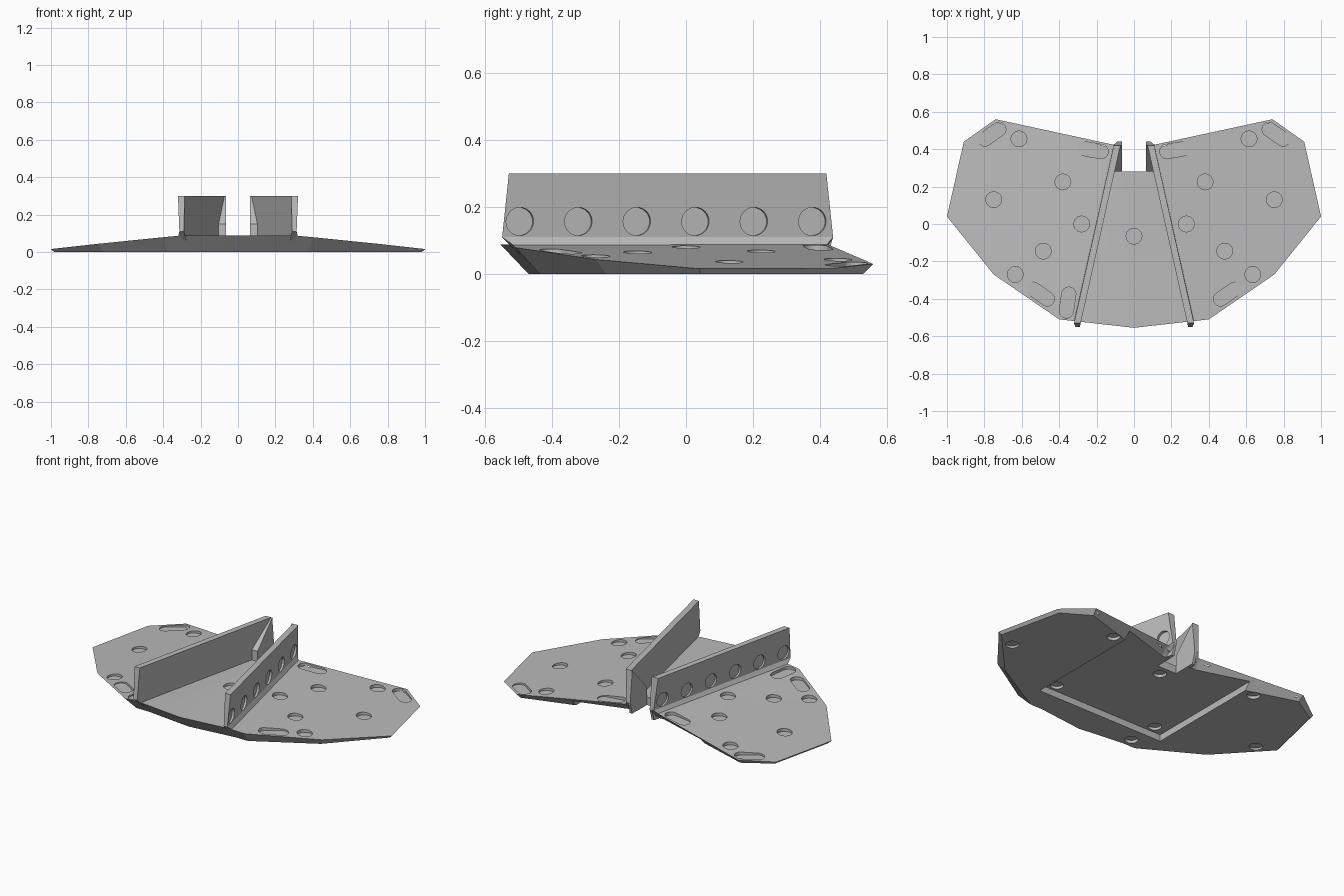
import bpy, bmesh, math
from mathutils import Vector, Matrix

cube = bpy.data.objects.get("Cube")
if cube:
    bpy.data.objects.remove(cube)

grey = bpy.data.materials.new("light grey")
grey.use_nodes = True
grey.diffuse_color = (0.5, 0.5, 0.5, 1)
grey.node_tree.nodes["Principled BSDF"].inputs["Base Color"].default_value = (0.5, 0.5, 0.5, 1)

FOLD = Vector((0.3, -0.521))
FOLD_NORMAL = Vector((0.982, 0.19))
DECK = 0.088


def deck_height(x, y):
    """Flat centre, wings falling away from the fold line."""
    d = (Vector((abs(x), y)) - FOLD).dot(FOLD_NORMAL)
    return DECK - 0.091 * max(d, 0)


def rib_x(y):
    """Inner face line of the ribs."""
    return 0.285 - 0.224 * (y + 0.53)


def make_object(name, bm):
    bmesh.ops.recalc_face_normals(bm, faces=bm.faces[:])
    mesh = bpy.data.meshes.new(name)
    bm.to_mesh(mesh)
    bm.free()
    mesh.materials.append(grey)
    obj = bpy.data.objects.new(name, mesh)
    bpy.context.collection.objects.link(obj)
    return obj


def add_box(bm, low, high):
    low, high = Vector(low), Vector(high)
    size = Matrix.Diagonal((*(high - low), 1))
    bmesh.ops.create_cube(bm, size=1, matrix=Matrix.Translation((low + high) / 2) @ size)


def add_pocket(bm, base, direction, radius, depth, stretch=0, angle=0):
    """Round or slotted cutter running from base along direction."""
    turn = Vector(direction).to_track_quat('Z', 'Y').to_matrix().to_4x4()
    place = Matrix.Translation(base) @ turn @ Matrix.Rotation(angle, 4, 'Z')
    place = place @ Matrix.Translation((0, 0, depth / 2))
    made = bmesh.ops.create_cone(bm, cap_ends=True, segments=32, radius1=radius,
                                 radius2=radius, depth=depth)["verts"]
    for v in made:
        if abs(v.co.x) > 0.0001:
            v.co.x += math.copysign(stretch, v.co.x)
        v.co = place @ v.co


def cut(obj, bm):
    cutter = make_object("cutter", bm)
    cutter.hide_render = True
    mod = obj.modifiers.new("cut", 'BOOLEAN')
    mod.operation, mod.solver, mod.object = 'DIFFERENCE', 'EXACT', cutter
    bpy.context.view_layer.objects.active = obj
    bpy.ops.object.modifier_apply(modifier=mod.name)
    bpy.data.objects.remove(cutter)


# Base plate: faceted outline with chamfered underside
half = [(0.3, -0.521), (0.4, -0.51), (0.75, -0.27), (1, 0.04),
        (0.91, 0.44), (0.74, 0.56), (0.115, 0.425)]
outline = [Vector((0, -0.555))] + [Vector(p) for p in half]
outline += [Vector((-x, y)) for x, y in reversed(half)]
count = len(outline)
bm = bmesh.new()
top, bottom = [], []
for i, p in enumerate(outline):
    a = (p - outline[i - 1]).normalized()
    b = (outline[(i + 1) % count] - p).normalized()
    na, nb = Vector((-a.y, a.x)), Vector((-b.y, b.x))
    z = deck_height(*p)
    inner = p + (na + nb) / (1 + na.dot(nb)) * z * 0.95
    top.append(bm.verts.new((p.x, p.y, z)))
    bottom.append(bm.verts.new((inner.x, inner.y, 0)))
bm.faces.new(top[1:8])
bm.faces.new(top[8:15])
bm.faces.new([top[0], top[1], top[7], top[8], top[14]])
bm.faces.new(bottom[::-1])
for i in range(count):
    j = (i + 1) % count
    bm.faces.new((top[i], bottom[i], bottom[j], top[j]))
plate = make_object("base_plate", bm)

# Rear notch, and the underside recess open to the back
bm = bmesh.new()
add_box(bm, (-0.065, 0.28, -1), (0.065, 1, 1))
cut(plate, bm)
bm = bmesh.new()
add_box(bm, (-0.43, -0.29, -1), (0.43, 1, 0.04))
cut(plate, bm)

# Shallow round and slotted pockets on the deck
bm = bmesh.new()
rounds = [(0.615, 0.455), (0.75, 0.13), (0.38, 0.225), (0.28, 0),
          (0.485, -0.145), (0.635, -0.27)]
slots = [(0.76, 0.48, -35), (0.22, 0.395, 10), (0.5, -0.375, 35), (0.355, -0.42, -82)]
up = (0, 0, 1)
add_pocket(bm, (0, -0.065, DECK - 0.015), up, 0.042, 0.2)
for side in (-1, 1):
    for x, y in rounds:
        add_pocket(bm, (side * x, y, deck_height(x, y) - 0.015), up, 0.042, 0.2)
    for x, y, angle in slots:
        add_pocket(bm, (side * x, y, deck_height(x, y) - 0.013), up, 0.038, 0.2,
                   0.045, side * math.radians(angle))
cut(plate, bm)

# Round pockets underneath
bm = bmesh.new()
add_pocket(bm, (0, 0.22, -0.1), up, 0.037, 0.157)
for side in (-1, 1):
    for x, y, roof in [(0.87, 0, 0.012), (0.5, 0.42, 0.018),
                       (0.35, -0.24, 0.056), (0.3, -0.38, 0.018)]:
        add_pocket(bm, (side * x, y, -0.1), up, 0.037, 0.1 + roof)
cut(plate, bm)

# Converging ribs: offset from inner face, height, front y, back y
section = [(0, 0.06, -0.5, 0.41), (0, 0.11, -0.55, 0.44), (0, 0.3, -0.53, 0.42),
           (0.036, 0.3, -0.53, 0.42), (0.024, 0.11, -0.55, 0.44), (0.044, 0.075, -0.5, 0.41)]
gusset = [(0.28, 0.041), (0.28, 0.15), (0.42, 0.3), (0.44, 0.11), (0.42, 0.041)]
parts = [plate]
for side, label in ((1, "left"), (-1, "right")):
    bm = bmesh.new()
    front = [bm.verts.new((side * (rib_x(f) + o), f, z)) for o, z, f, b in section]
    back = [bm.verts.new((side * (rib_x(b) + o), b, z)) for o, z, f, b in section]
    for ring in (front, back):
        bm.faces.new(ring[1:5])
        bm.faces.new([ring[k] for k in (0, 1, 4, 5)])
    for i in range(6):
        bm.faces.new((front[i - 1], front[i], back[i], back[i - 1]))
    rib = make_object(label + "_rib", bm)

    # Row of blind holes on the outer face
    bm = bmesh.new()
    for k in range(6):
        y = -0.5 + 0.175 * k
        add_pocket(bm, (side * (rib_x(y) + 0.013), y, 0.157), (side * 0.976, 0.218, 0), 0.042, 0.1)
    cut(rib, bm)

    # Gusset between the rib and the notch edge
    bm = bmesh.new()
    inner = [bm.verts.new((side * 0.065, y, z)) for y, z in gusset]
    outer = [bm.verts.new((side * (rib_x(y) + 0.01), y, z)) for y, z in gusset]
    bm.faces.new(inner)
    bm.faces.new(outer)
    for i in range(len(gusset)):
        bm.faces.new((inner[i - 1], inner[i], outer[i], outer[i - 1]))
    parts += [rib, make_object(label + "_gusset", bm)]

# Smooth the round walls, keep every edge crisp
for obj in parts:
    bpy.ops.object.select_all(action='DESELECT')
    obj.select_set(True)
    bpy.context.view_layer.objects.active = obj
    bpy.ops.object.shade_smooth_by_angle(angle=math.radians(12))
